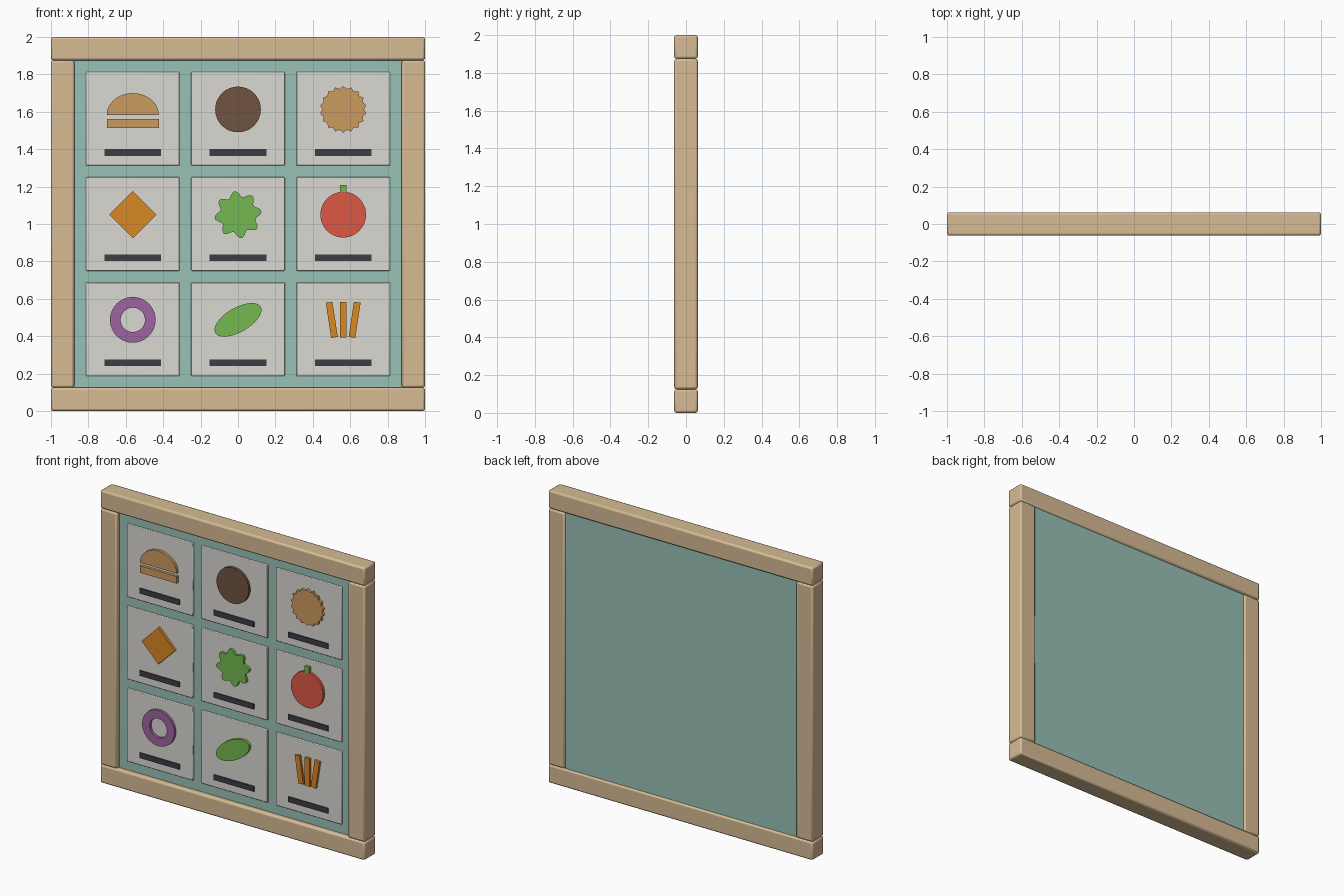
import bpy, bmesh, math
from mathutils import Vector, Matrix

if "Cube" in bpy.data.objects:
    bpy.data.objects.remove(bpy.data.objects["Cube"], do_unlink=True)


def material(name, hex_code):
    def linear(i):
        c = int(hex_code[i:i + 2], 16) / 255
        return c / 12.92 if c < 0.04045 else ((c + 0.055) / 1.055) ** 2.4
    colour = (linear(0), linear(2), linear(4), 1)
    mat = bpy.data.materials.new(name)
    mat.use_nodes = True
    mat.diffuse_color = colour
    bsdf = next(n for n in mat.node_tree.nodes if n.type == 'BSDF_PRINCIPLED')
    bsdf.inputs["Base Color"].default_value = colour
    bsdf.inputs["Roughness"].default_value = 0.8
    return mat


wood = material("pale wood", "D6BB94")
teal = material("teal board", "99C1B6")
white = material("card white", "DAD8D1")
dark = material("label charcoal", "3D3C46")
tan = material("baked tan", "CB9B5E")
brown = material("patty brown", "715341")
orange = material("orange", "D98824")
green = material("leaf green", "73B850")
red = material("tomato red", "DC5946")
purple = material("onion purple", "9E63A0")

# Depth layers, front faces towards -y
BOARD_FRONT, BOARD_BACK = -0.03, 0.05
CARD_FRONT, LABEL_FRONT, ICON_FRONT = -0.04, -0.047, -0.058
PITCH, ICON_LIFT = 0.5625, 0.05


def finish(bm, name, mat, bevel=0, segments=2):
    bmesh.ops.recalc_face_normals(bm, faces=bm.faces)
    mesh = bpy.data.meshes.new(name)
    bm.to_mesh(mesh)
    bm.free()
    mesh.materials.append(mat)
    obj = bpy.data.objects.new(name, mesh)
    bpy.context.collection.objects.link(obj)
    if bevel:
        mod = obj.modifiers.new("rounded edges", 'BEVEL')
        mod.width, mod.segments = bevel, segments
    bpy.ops.object.select_all(action='DESELECT')
    obj.select_set(True)
    bpy.context.view_layer.objects.active = obj
    bpy.ops.object.shade_smooth_by_angle(angle=math.radians(30))
    return obj


def box(name, mat, x, z, width, height, front, back, bevel=0):
    bm = bmesh.new()
    bmesh.ops.create_cube(bm, size=1)
    bmesh.ops.scale(bm, vec=(width, back - front, height), verts=bm.verts)
    bmesh.ops.translate(bm, vec=(x, (front + back) / 2, z), verts=bm.verts)
    return finish(bm, name, mat, bevel)


def icon(name, mat, centre, outline, turn=0):
    """Flat cut-out: an (x, z) outline, turned, then extruded to the card."""
    bm = bmesh.new()
    spin = Matrix.Rotation(turn, 2)
    points = [spin @ Vector(p) for p in outline]
    face = bm.faces.new([bm.verts.new((centre[0] + p.x, ICON_FRONT, centre[1] + p.y))
                         for p in points])
    out = bmesh.ops.extrude_face_region(bm, geom=[face])
    moved = [v for v in out["geom"] if isinstance(v, bmesh.types.BMVert)]
    bmesh.ops.translate(bm, vec=(0, CARD_FRONT - ICON_FRONT, 0), verts=moved)
    return finish(bm, name, mat)


def polar(radius, count):
    """Closed outline from a radius function of the angle."""
    angles = [math.tau * i / count for i in range(count)]
    return [(radius(a) * math.cos(a), radius(a) * math.sin(a)) for a in angles]


def rect(width, height, x=0, z=0):
    w, h = width / 2, height / 2
    return [(x - w, z - h), (x + w, z - h), (x + w, z + h), (x - w, z + h)]


# Wooden frame
for label, z in (("bottom", 0.0625), ("top", 1.9375)):
    box(label + "_rail", wood, 0, z, 2, 0.125, -0.0625, 0.0625, 0.012)
for label, x in (("right", -0.9375), ("left", 0.9375)):
    box(label + "_stile", wood, x, 1, 0.125, 1.75, -0.0625, 0.0625, 0.012)

# Backing board
box("board", teal, 0, 1, 1.76, 1.76, BOARD_FRONT, BOARD_BACK)

# Cards with label bars
centres = {}
for row in range(3):
    for col in range(3):
        x, z = (col - 1) * PITCH, 1 + (1 - row) * PITCH
        centres[row, col] = (x, z + ICON_LIFT)
        tag = f"_{row + 1}_{col + 1}"
        box("card" + tag, white, x, z, 0.5, 0.5, CARD_FRONT, BOARD_FRONT + 0.005, 0.004)
        box("label_bar" + tag, dark, x, z - 0.18, 0.303, 0.036, LABEL_FRONT, CARD_FRONT + 0.002)

# Bun: domed crown over a flat heel
dome = [(0.139 * math.cos(math.pi * i / 24), -0.03 + 0.117 * math.sin(math.pi * i / 24))
        for i in range(25)]
icon("bun_crown", tan, centres[0, 0], dome)
icon("bun_heel", tan, centres[0, 0], rect(0.278, 0.048, 0, -0.075))

# Patty
disc = polar(lambda a: 0.122, 48)
icon("patty", brown, centres[0, 1], disc)

# Cracker with a toothed rim
teeth = 18
rim = polar(lambda a: 0.125 if round(a * teeth / math.pi) % 2 == 0 else 0.111, teeth * 2)
icon("cracker", tan, centres[0, 2], rim, math.pi / teeth)

# Cheese slice
icon("cheese_slice", orange, centres[1, 0], polar(lambda a: 0.126, 4))

# Lettuce with a wavy edge
icon("lettuce_leaf", green, centres[1, 1],
     polar(lambda a: 0.111 + 0.015 * math.cos(8 * a), 96), math.radians(8))

# Tomato and stem
icon("tomato", red, centres[1, 2], disc)
icon("tomato_stem", green, centres[1, 2], rect(0.034, 0.044, 0, 0.137))

# Onion ring, a spun rectangle
bm = bmesh.new()
cx, cz = centres[2, 0]
corners = [(0.065, ICON_FRONT), (0.122, ICON_FRONT), (0.122, CARD_FRONT), (0.065, CARD_FRONT)]
verts = [bm.verts.new((cx + r, y, cz)) for r, y in corners]
edges = [bm.edges.new((verts[i], verts[i - 1])) for i in range(4)]
bmesh.ops.spin(bm, geom=verts + edges, cent=(cx, 0, cz), axis=(0, 1, 0),
               angle=math.tau, steps=48)
bmesh.ops.remove_doubles(bm, verts=bm.verts, dist=0.0005)
finish(bm, "onion_ring", purple)

# Pickle slice, a tilted oval
oval = [(0.14 * math.cos(math.tau * i / 48), 0.065 * math.sin(math.tau * i / 48))
        for i in range(48)]
icon("pickle_slice", green, centres[2, 1], oval, math.radians(30))

# Fries fanning outwards
for label, side in (("right", -1), ("middle", 0), ("left", 1)):
    x, z = centres[2, 2]
    icon(label + "_fry", orange, (x + side * 0.061, z),
         rect(0.036, 0.19), -side * math.radians(8.6))
